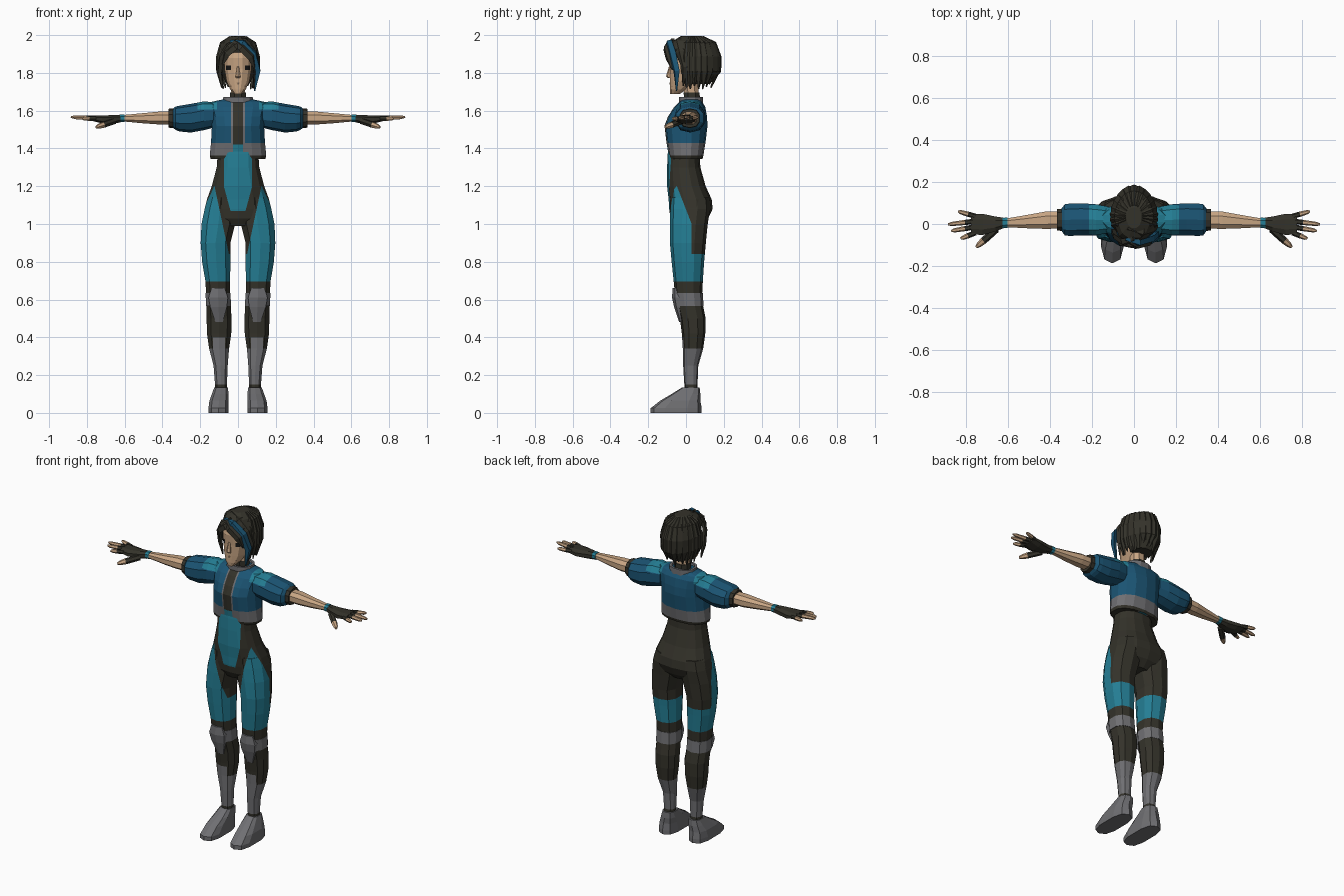
import bpy, bmesh, math, random
from mathutils import Vector

random.seed(4)
COLORS = {
    "teal": (0.018, 0.21, 0.30), "blue": (0.011, 0.09, 0.175), "charcoal": (0.034, 0.032, 0.023),
    "grey": (0.16, 0.16, 0.17), "skin": (0.58, 0.38, 0.23), "black": (0.008, 0.008, 0.008),
}
MATS = {}
for key, c in COLORS.items():
    MATS[key] = bpy.data.materials.new(key)
    MATS[key].diffuse_color = (*c, 1)


def finish(name, bm, rule, mirror=False, cuts=()):
    """Cut panel seams, colour faces by rule(center) and make the object."""
    for co, no in cuts:
        bmesh.ops.bisect_plane(bm, geom=bm.verts[:] + bm.edges[:] + bm.faces[:], plane_co=co, plane_no=no)
    bmesh.ops.recalc_face_normals(bm, faces=bm.faces[:])
    me = bpy.data.meshes.new(name)
    slots = []
    for f in bm.faces:
        key = rule if isinstance(rule, str) else rule(f.calc_center_median())
        if key not in slots:
            slots.append(key)
            me.materials.append(MATS[key])
        f.material_index = slots.index(key)
    bm.to_mesh(me)
    bm.free()
    ob = bpy.data.objects.new(name, me)
    bpy.context.collection.objects.link(ob)
    if mirror:
        ob.modifiers.new("mirror", 'MIRROR').use_mirror_merge = False
    return ob


def bridge(bm, loops):
    """Skin a list of vertex loops and cap both ends."""
    n = len(loops[0])
    for a, b in zip(loops, loops[1:]):
        for i in range(n):
            j = (i + 1) % n
            bm.faces.new((a[i], a[j], b[j], b[i]))
    bm.faces.new(loops[0])
    bm.faces.new(loops[-1])


def loft(name, rings, rule, axis='z', n=12, p=0.85, mirror=False, cuts=()):
    """Rings are (position on axis, centre 1, centre 2, radius 1, radius 2)."""
    bm = bmesh.new()
    loops = []
    for pos, c1, c2, r1, r2 in rings:
        loop = []
        for i in range(n):
            a = 2 * math.pi * (i + 0.5) / n
            u, v = (math.copysign(abs(f) ** p, f) for f in (math.cos(a), math.sin(a)))
            q = (c1 + r1 * u, c2 + r2 * v)
            loop.append(bm.verts.new((*q, pos) if axis == 'z' else (pos, *q)))
        loops.append(loop)
    bridge(bm, loops)
    return finish(name, bm, rule, mirror, cuts)


def strand(bm, pts, widths, out, thick=None, n=4):
    """Tapered strand along points; out(point) is its flat-side direction."""
    pts = [Vector(q) for q in pts]
    loops = []
    for i, q in enumerate(pts):
        t = (pts[min(i + 1, len(pts) - 1)] - pts[max(i - 1, 0)]).normalized()
        side = t.cross(out(q)).normalized()
        up = side.cross(t)
        w = widths[i]
        h = min(thick, w) if thick else w
        loops.append([bm.verts.new(q + side * w * math.cos(2 * math.pi * k / n) + up * h * math.sin(2 * math.pi * k / n))
                      for k in range(n)])
    bridge(bm, loops)


def sym(x, z, slope=0):
    """Mirrored pair of seams x = x0 + slope * (z - z0)."""
    return [((s * x, 0, z), (s, 0, -slope)) for s in (-1, 1)]


def level(*zs):
    return [((0, 0, z), (0, 0, 1)) for z in zs]


# Bodysuit: thigh panels and belly panel
def suit(c):
    x = abs(c.x)
    if c.z > 1.07 and c.y < 0 and x < min(0.075, 0.04 + (c.z - 1.07) * 0.27):
        return "teal"
    if c.z > 0.84:
        back = 0.03 if c.z < 1.0 else 0.03 - (c.z - 1.0) * 0.39
        return "teal" if x > 0.05 + (c.z - 0.85) * 0.212 and c.y < back else "charcoal"
    if c.z > 0.695:
        return "teal"
    if c.z < 0.34:
        return "charcoal" if 0.125 < c.z < 0.15 else "grey"
    if c.z < 0.40 and c.y < 0.02 and 0.068 < x < 0.132:
        return "grey"
    return "charcoal"


thigh = sym(0.05, 0.85, 0.212) + [((0, 0.03, 0), (0, 1, 0)), ((0, 0.03, 1.0), (0, 1, 0.39))]
loft("bodysuit_torso", [
    (0.99, 0, 0.01, 0.07, 0.07), (1.03, 0, 0.018, 0.165, 0.1), (1.08, 0, 0.026, 0.18, 0.115),
    (1.13, 0, 0.022, 0.168, 0.114), (1.20, 0, 0.002, 0.142, 0.102), (1.30, 0, -0.012, 0.115, 0.088),
    (1.37, 0, -0.012, 0.11, 0.085), (1.45, 0, 0, 0.12, 0.09)], suit, n=14,
    cuts=thigh + sym(0.075, 1.2) + sym(0.04, 1.07, 0.27) + level(1.07))
loft("leg", [
    (0.10, 0.09, 0.03, 0.034, 0.036), (0.125, 0.09, 0.028, 0.033, 0.035), (0.15, 0.09, 0.026, 0.033, 0.035),
    (0.25, 0.092, 0.025, 0.039, 0.04), (0.34, 0.1, 0.037, 0.055, 0.054), (0.42, 0.1, 0.04, 0.067, 0.062),
    (0.5, 0.1, 0.036, 0.069, 0.068), (0.60, 0.104, 0.014, 0.066, 0.07), (0.695, 0.107, 0.012, 0.068, 0.077),
    (0.8, 0.115, 0.01, 0.078, 0.086), (0.9, 0.119, 0.01, 0.082, 0.095), (1.0, 0.104, 0.015, 0.093, 0.1),
    (1.08, 0.095, 0.022, 0.085, 0.105), (1.14, 0.09, 0.02, 0.07, 0.1)], suit, n=10, mirror=True,
    cuts=thigh + level(0.84, 0.40) + [((0.068, 0, 0), (1, 0, 0)), ((0.132, 0, 0), (1, 0, 0))])

# Knee pads, straps and boots
loft("knee_strap", [(0.565, 0.104, 0.02, 0.069, 0.073), (0.635, 0.105, 0.014, 0.069, 0.075)],
     "grey", n=10, mirror=True)
loft("knee_pad", [
    (0.48, 0.1, -0.02, 0.022, 0.016), (0.56, 0.103, -0.035, 0.05, 0.028), (0.61, 0.105, -0.04, 0.058, 0.034),
    (0.66, 0.105, -0.045, 0.04, 0.026)], "grey", n=6, mirror=True)
loft("boot", [
    (0.0, 0.103, -0.052, 0.055, 0.135), (0.025, 0.103, -0.052, 0.055, 0.135), (0.065, 0.101, -0.03, 0.052, 0.106),
    (0.10, 0.094, 0.0, 0.046, 0.076), (0.135, 0.09, 0.026, 0.037, 0.046)], "grey", n=10, p=0.7, mirror=True)


# Cropped jacket
def jacket(c):
    x = abs(c.x)
    if c.y < 0 and x < 0.036 and c.z < 1.645:
        if c.z < 1.42:
            return "teal" if x < 0.026 else "grey"
        return "charcoal" if x < 0.028 else "grey"
    if c.z < 1.362:
        return "charcoal"
    if c.z < 1.43:
        return "grey"
    return "teal" if 0.11 < x < 0.215 and c.z > 1.605 else "blue"


loft("jacket", [
    (1.345, 0, 0, 0.148, 0.087), (1.362, 0, 0, 0.153, 0.092), (1.43, 0, 0, 0.146, 0.103),
    (1.52, 0, 0, 0.141, 0.114), (1.57, 0, 0.008, 0.148, 0.103), (1.62, 0, 0.02, 0.162, 0.082),
    (1.645, 0, 0.025, 0.15, 0.062), (1.66, 0, 0.028, 0.08, 0.05)], jacket, n=14,
    cuts=sym(0.036, 0) + sym(0.027, 0) + sym(0.11, 0) + level(1.605, 1.42))
loft("puffed_sleeve", [
    (0.12, 0.02, 1.578, 0.065, 0.066), (0.18, 0.02, 1.573, 0.077, 0.076), (0.25, 0.022, 1.56, 0.08, 0.076),
    (0.31, 0.02, 1.558, 0.08, 0.068), (0.33, 0.02, 1.56, 0.077, 0.062), (0.345, 0.02, 1.56, 0.055, 0.05)],
    jacket, 'x', n=10, mirror=True, cuts=sym(0.215, 0)[1:] + level(1.605))
loft("sleeve_cuff", [(0.335, 0.02, 1.56, 0.056, 0.053), (0.367, 0.02, 1.56, 0.053, 0.05)],
     "charcoal", 'x', n=10, mirror=True)
loft("collar", [
    (1.63, 0, 0.026, 0.085, 0.066), (1.672, 0, 0.026, 0.08, 0.066), (1.672, 0, 0.026, 0.066, 0.054),
    (1.64, 0, 0.026, 0.06, 0.05)], "grey", n=12)

# Arms, gloves and fingers
loft("forearm", [
    (0.33, 0.02, 1.562, 0.044, 0.036), (0.42, 0.018, 1.561, 0.044, 0.036), (0.5, 0.012, 1.56, 0.035, 0.029),
    (0.6, 0.006, 1.56, 0.023, 0.019), (0.63, 0.005, 1.56, 0.023, 0.019)], "skin", 'x', n=8, mirror=True)
loft("wristband", [(0.602, 0.006, 1.56, 0.026, 0.022), (0.625, 0.005, 1.56, 0.026, 0.022)],
     "teal", 'x', n=8, mirror=True)
loft("glove_palm", [
    (0.622, 0.005, 1.558, 0.027, 0.022), (0.66, 0, 1.555, 0.038, 0.024), (0.72, -0.002, 1.553, 0.054, 0.022),
    (0.775, 0, 1.56, 0.052, 0.014)], "charcoal", 'x', n=8, mirror=True)
for label, base, tip, knuckle in [
        ("index", (0.755, -0.042, 1.557), (0.825, -0.07, 1.557), 0.79),
        ("middle", (0.765, -0.015, 1.562), (0.87, -0.033, 1.563), 0.805),
        ("ring", (0.765, 0.012, 1.563), (0.885, -0.002, 1.566), 0.805),
        ("little", (0.755, 0.037, 1.56), (0.837, 0.06, 1.565), 0.79),
        ("thumb", (0.655, -0.025, 1.545), (0.75, -0.11, 1.512), 0.715)]:
    a, b = Vector(base), Vector(tip)
    k = (knuckle - a.x) / (b.x - a.x)
    r = 0.017 if label == "thumb" else 0.0125
    bm = bmesh.new()
    strand(bm, [a, a.lerp(b, k), a.lerp(b, 0.85), b], [r, r, r * 0.8, r * 0.4], lambda q: Vector((0, 0, 1)), n=6)
    finish(label + "_finger", bm, lambda c: "charcoal" if c.x < knuckle else "skin", mirror=True)

# Neck and choker
loft("neck", [(1.62, 0, 0.032, 0.042, 0.042), (1.76, 0, 0.025, 0.04, 0.042)], "skin", n=8)
loft("choker", [(1.64, 0, 0.032, 0.046, 0.046), (1.695, 0, 0.03, 0.044, 0.045)], "charcoal", n=8)


# Head with inset eyes
def face(c):
    eye = 0.036 < abs(c.x) < 0.064 and 1.814 < c.z < 1.838 and c.y < -0.02
    return "black" if eye else "skin"


loft("head", [
    (1.688, 0, -0.058, 0.02, 0.026), (1.712, 0, -0.042, 0.042, 0.045), (1.755, 0, -0.012, 0.062, 0.075),
    (1.82, 0, 0.0, 0.074, 0.086), (1.88, 0, 0.0, 0.076, 0.09), (1.93, 0, 0.005, 0.065, 0.08)],
    face, n=12, cuts=sym(0.036, 0) + sym(0.064, 0) + level(1.814, 1.838))
loft("nose", [(1.772, 0, -0.082, 0.013, 0.012), (1.782, 0, -0.088, 0.014, 0.018), (1.835, 0, -0.082, 0.006, 0.008)],
     "skin", n=6)
loft("lips", [(1.738, 0, -0.075, 0.014, 0.012), (1.75, 0, -0.077, 0.016, 0.012)], "skin", n=6)

# Hair: cap, hanging locks around sides and back, swept fringe
loft("hair_cap", [
    (1.74, 0, 0.075, 0.06, 0.05), (1.80, 0, 0.07, 0.094, 0.086), (1.87, 0, 0.052, 0.102, 0.12),
    (1.93, 0, 0.035, 0.096, 0.125), (1.97, 0, 0.03, 0.075, 0.1), (1.996, 0, 0.03, 0.035, 0.05)], "charcoal", n=12)


def outward(q):
    return (q - Vector((0, 0.035, 1.83))).normalized()


bm = bmesh.new()
COUNT = 17
for i in range(COUNT):
    az = math.radians(-22 + 224 * i / (COUNT - 1))
    rear = max(0, math.sin(az))
    tip = 1.735 + random.uniform(-0.025, 0.03)
    path = []
    for f, z in [(0.35, 1.985), (0.8, 1.955), (0.98, 1.885), (0.97, 1.81), (0.82 - 0.12 * rear, tip)]:
        path.append((0.106 * f * math.cos(az), 0.035 + (0.105 + 0.038 * rear) * f * math.sin(az), z))
    strand(bm, path, [0.012, 0.024, 0.031, 0.026, 0.004], outward, 0.013)
for path in [
        [(-0.02, -0.085, 1.965), (0.02, -0.105, 1.935), (0.07, -0.092, 1.885), (0.088, -0.075, 1.82)],
        [(0.0, -0.07, 1.975), (-0.05, -0.088, 1.94), (-0.087, -0.062, 1.88), (-0.097, -0.035, 1.8), (-0.082, -0.03, 1.72)],
        [(0.03, -0.075, 1.965), (-0.02, -0.1, 1.94), (-0.06, -0.092, 1.905), (-0.082, -0.07, 1.84)],
        [(-0.03, -0.02, 1.985), (0.04, -0.045, 1.97), (0.088, -0.03, 1.91), (0.104, -0.01, 1.83), (0.09, -0.015, 1.73)]]:
    strand(bm, path, [0.012, 0.026, 0.025, 0.016, 0.004][:len(path) - 1] + [0.004], outward, 0.013)
finish("hair_locks", bm, "charcoal")
bm = bmesh.new()
strand(bm, [(-0.04, -0.072, 1.968), (0.025, -0.09, 1.962), (0.083, -0.072, 1.898), (0.106, -0.05, 1.81), (0.088, -0.05, 1.705)],
       [0.008, 0.02, 0.025, 0.021, 0.004], outward, 0.016)
finish("hair_streak", bm, "blue")
